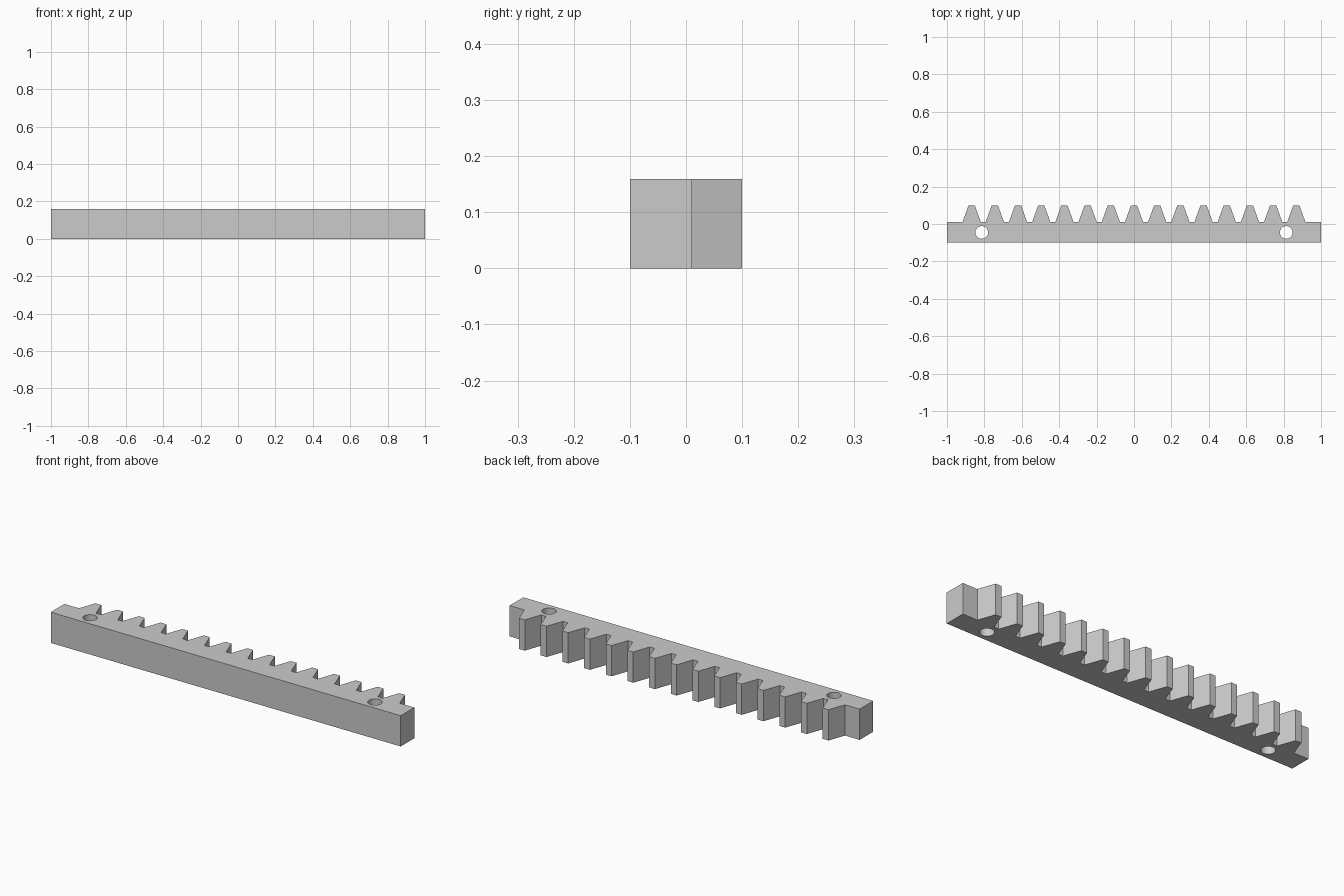
import bpy
import bmesh
import math

if "Cube" in bpy.data.objects:
    bpy.data.objects.remove(bpy.data.objects["Cube"], do_unlink=True)

HEIGHT = 0.159
FRONT, ROOT, TIP = -0.1, 0.011, 0.1
TEETH = 15
PITCH = 0.124
TIP_HALF, ROOT_HALF = 0.0165, 0.0485

steel = bpy.data.materials.new("plain grey")
steel.use_nodes = True
grey = (0.6, 0.6, 0.6, 1)
steel.diffuse_color = grey
steel.node_tree.nodes["Principled BSDF"].inputs["Base Color"].default_value = grey

# Toothed outline, walked anticlockwise from the front left corner
outline = [(-1, FRONT), (1, FRONT), (1, ROOT)]
for i in reversed(range(TEETH)):
    x = (i - (TEETH - 1) / 2) * PITCH
    outline += [(x + ROOT_HALF, ROOT), (x + TIP_HALF, TIP),
                (x - TIP_HALF, TIP), (x - ROOT_HALF, ROOT)]
outline.append((-1, ROOT))

# Extrude the outline into the bar
bm = bmesh.new()
base = bm.faces.new([bm.verts.new((x, y, 0)) for x, y in outline])
top = bmesh.ops.extrude_face_region(bm, geom=[base])["geom"]
bmesh.ops.translate(bm, vec=(0, 0, HEIGHT),
                    verts=[v for v in top if isinstance(v, bmesh.types.BMVert)])
bmesh.ops.recalc_face_normals(bm, faces=bm.faces)
mesh = bpy.data.meshes.new("gear_rack")
bm.to_mesh(mesh)
bm.free()
mesh.materials.append(steel)
rack = bpy.data.objects.new("gear_rack", mesh)
bpy.context.collection.objects.link(rack)

# Two mounting holes through the bar
for side, name in ((1, "left"), (-1, "right")):
    bpy.ops.mesh.primitive_cylinder_add(
        vertices=32, radius=0.034, depth=HEIGHT * 2,
        location=(side * 0.814, -0.045, HEIGHT / 2))
    cutter = bpy.context.object
    cutter.name = name + "_hole_cutter"
    cutter.data.materials.append(steel)
    hole = rack.modifiers.new(name + "_hole", "BOOLEAN")
    hole.operation = "DIFFERENCE"
    hole.solver = "EXACT"
    hole.object = cutter
    bpy.ops.object.select_all(action="DESELECT")
    rack.select_set(True)
    bpy.context.view_layer.objects.active = rack
    bpy.ops.object.modifier_apply(modifier=hole.name)
    bpy.data.objects.remove(cutter, do_unlink=True)

# Round hole walls, crisp edges everywhere else
bpy.ops.object.shade_smooth_by_angle(angle=math.radians(15))
